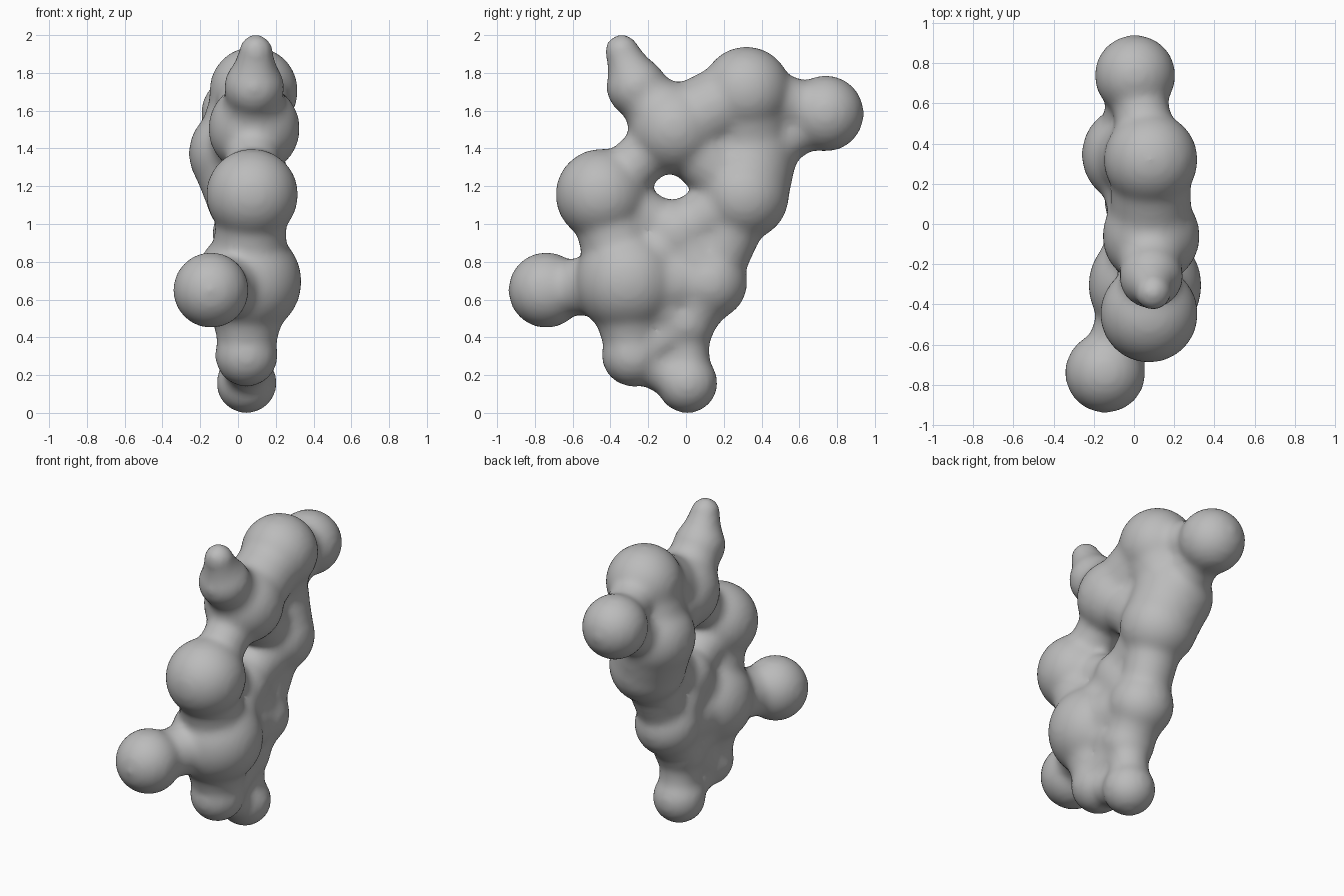
import bpy
import bmesh
from mathutils import Matrix, Vector

if "Cube" in bpy.data.objects:
    bpy.data.objects.remove(bpy.data.objects["Cube"], do_unlink=True)

clay = bpy.data.materials.new("clay grey")
clay.use_nodes = True
colour = (0.5, 0.5, 0.5, 1)
clay.diffuse_color = colour
clay.node_tree.nodes["Principled BSDF"].inputs["Base Color"].default_value = colour

# Lumps: centre and radius
balls = {
    "low_front": ((-0.143, -0.74, 0.65), 0.198),
    "belly": ((0.055, -0.305, 0.695), 0.279),
    "chest": ((0.075, -0.447, 1.155), 0.241),
    "front_foot": ((0.045, -0.28, 0.305), 0.164),
    "foot": ((0.045, 0.007, 0.158), 0.158),
    "shin": ((0.045, -0.005, 0.48), 0.16),
    "hip": ((0.05, 0.125, 0.69), 0.197),
    "core": ((0.045, -0.04, 0.95), 0.18),
    "back": ((0.065, 0.31, 1.15), 0.232),
    "shoulder": ((-0.015, 0.345, 1.375), 0.243),
    "crown": ((0.083, 0.32, 1.705), 0.232),
    "rear": ((0.005, 0.74, 1.585), 0.199),
    "neck": ((0.085, -0.06, 1.505), 0.24),
    "snout": ((0.085, -0.262, 1.725), 0.157),
    "tip": ((0.095, -0.34, 1.915), 0.088),
}

# Tapered bridges: two lumps and thickness relative to their radii
bridges = [
    ("low_front", "belly", 0.67), ("belly", "chest", 0.74),
    ("belly", "front_foot", 0.85), ("front_foot", "foot", 0.75),
    ("foot", "shin", 0.78), ("front_foot", "shin", 0.88),
    ("shin", "belly", 0.85), ("shin", "hip", 0.92),
    ("hip", "belly", 0.85), ("hip", "core", 0.92),
    ("core", "belly", 0.82), ("core", "chest", 0.68),
    ("hip", "back", 0.75), ("core", "back", 0.82),
    ("back", "shoulder", 1.0), ("shoulder", "crown", 0.9),
    ("shoulder", "neck", 0.75), ("back", "neck", 0.73),
    ("crown", "neck", 0.85), ("crown", "rear", 0.66),
    ("shoulder", "rear", 0.66), ("chest", "neck", 0.6),
    ("neck", "snout", 0.88), ("snout", "tip", 1.0),
]

bm = bmesh.new()
for centre, radius in balls.values():
    bmesh.ops.create_icosphere(bm, subdivisions=4, radius=radius + 0.004,
                               matrix=Matrix.Translation(centre))
for start, end, thick in bridges:
    (a, ra), (b, rb) = balls[start], balls[end]
    a, b = Vector(a), Vector(b)
    turn = (b - a).to_track_quat("Z", "Y").to_matrix().to_4x4()
    bmesh.ops.create_cone(bm, cap_ends=True, segments=32,
                          radius1=ra * thick, radius2=rb * thick,
                          depth=(b - a).length,
                          matrix=Matrix.Translation((a + b) / 2) @ turn)

mesh = bpy.data.meshes.new("lumpy_body")
bm.to_mesh(mesh)
bm.free()
body = bpy.data.objects.new("lumpy_body", mesh)
bpy.context.collection.objects.link(body)
mesh.materials.append(clay)

# Fuse the lumps into one skin and soften the joints
remesh = body.modifiers.new("fuse", "REMESH")
remesh.mode = "VOXEL"
remesh.voxel_size = 0.02
remesh.use_smooth_shade = True
soften = body.modifiers.new("soften", "SMOOTH")
soften.factor = 0.5
soften.iterations = 20
